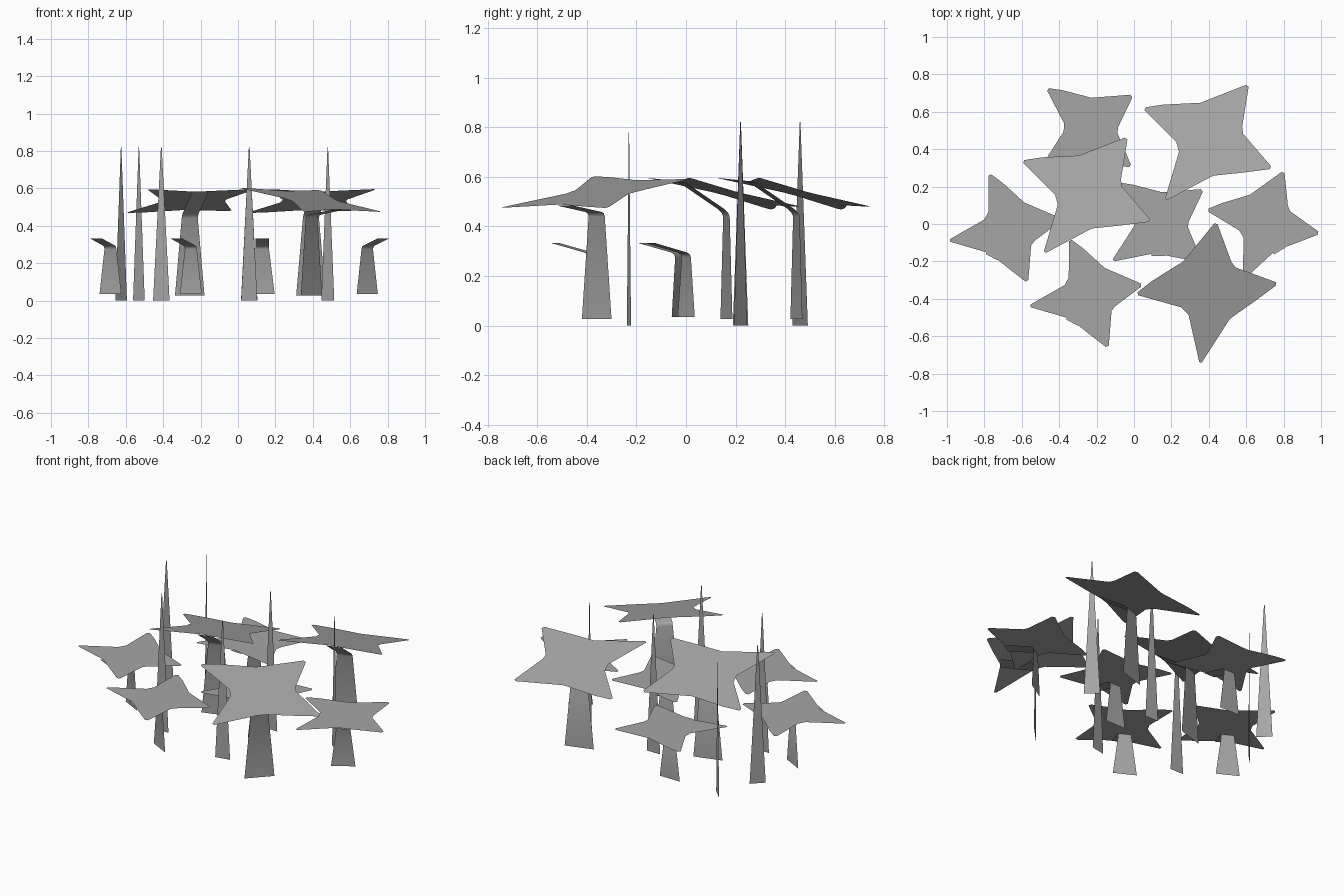
import bpy
from math import cos, sin, tan, radians
from mathutils import Vector

cube = bpy.data.objects.get("Cube")
if cube:
    bpy.data.objects.remove(cube, do_unlink=True)

grey = bpy.data.materials.new("plain grey")
grey.use_nodes = True
colour = (0.38, 0.38, 0.38, 1)
grey.diffuse_color = colour
grey.node_tree.nodes["Principled BSDF"].inputs["Base Color"].default_value = colour


def add_card(name, verts, faces, place=(0, 0), turn=0):
    """Thin sheet placed on the ground plan and turned about z."""
    mesh = bpy.data.meshes.new(name)
    mesh.from_pydata(verts, [], faces)
    mesh.materials.append(grey)
    obj = bpy.data.objects.new(name, mesh)
    obj.location = (*place, 0)
    obj.rotation_euler.z = radians(turn)
    bpy.context.collection.objects.link(obj)
    return obj


# Four-pointed leaf outline: each tip is followed by the two points of a notch
OUTLINE = [(.305, .233), (.025, .211), (-.167, .261),
           (-.28, .278), (-.159, .044), (-.16, -.013),
           (-.314, -.252), (-.023, -.194), (.125, -.224),
           (.295, -.254), (.196, -.021), (.202, .017)]


def add_leaf(name, place, turn, size, height, tilt):
    pts = [Vector(p) * size for p in OUTLINE]
    rim = []
    for i, p in enumerate(pts):
        if i % 3:
            rim.append(p)
        else:  # blunt tip
            for q in (pts[i - 1], pts[(i + 1) % len(pts)]):
                rim.append(p + (q - p).normalized() * 0.018)
    a = radians(tilt)
    verts = [(p.x, p.y * cos(a), height - p.y * sin(a)) for p in rim]
    add_card(name, verts, [range(len(verts))], place, turn)


def add_stem(name, place, turn, size, foot, bend, reach, end):
    """Tapered upright blade that bends over into an arm under the leaf."""
    wide, slim = 0.0825 * size, 0.045 * size
    rise = (end - bend) / reach
    rows = [(wide, 0, foot), (slim, 0, bend - .015),
            (slim, -.006, bend - .002), (slim, -.02, bend + .02 * rise),
            (slim, -reach, end)]
    verts = [(s * w, y, z) for w, y, z in rows for s in (-1, 1)]
    faces = [(i, i + 1, i + 3, i + 2) for i in range(0, 2 * len(rows) - 2, 2)]
    obj = add_card(name, verts, faces, place, turn)
    for poly in obj.data.polygons:
        poly.use_smooth = True


# Tall plants: leaf is tilted along the arm
for name, place, turn, tilt in [("back_left", (.39, .445), 17, 14),
                                ("middle", (-.258, .163), 17, 14),
                                ("front_left", (.393, -.36), 46.3, -14)]:
    add_leaf(name + "_tall_leaf", place, turn, 1, .535, tilt)
    end = .535 + .19 * tan(radians(tilt)) - .003
    add_stem(name + "_tall_stem", place, turn, 1, .027, .455, .19, end)

# Low plants: leaf lies level
for name, place, turn in [("right", (-.682, -.027), -27.6),
                          ("front_right", (-.252, -.377), -27.6),
                          ("left", (.691, .001), 31.3),
                          ("centre", (.13, 0), 0),
                          ("back", (-.247, .505), 0)]:
    add_leaf(name + "_low_leaf", place, turn, .805, .335, 0)
    add_stem(name + "_low_stem", place, turn, .8, .035, .29, .17, .333)

# Upright pointed blades
for i, (x, y, turn) in enumerate([(-.625, .22, 45), (-.41, -.13, 0),
                                  (-.53, .46, -45), (.06, .22, 0),
                                  (.06, -.23, 11), (.48, .22, -38)]):
    w = 0.044
    verts = [(-w, 0, 0), (w, 0, 0), (.002, 0, .82), (-.002, 0, .82)]
    add_card("spike_blade_%d" % (i + 1), verts, [(0, 1, 2, 3)], (x, y), turn)
